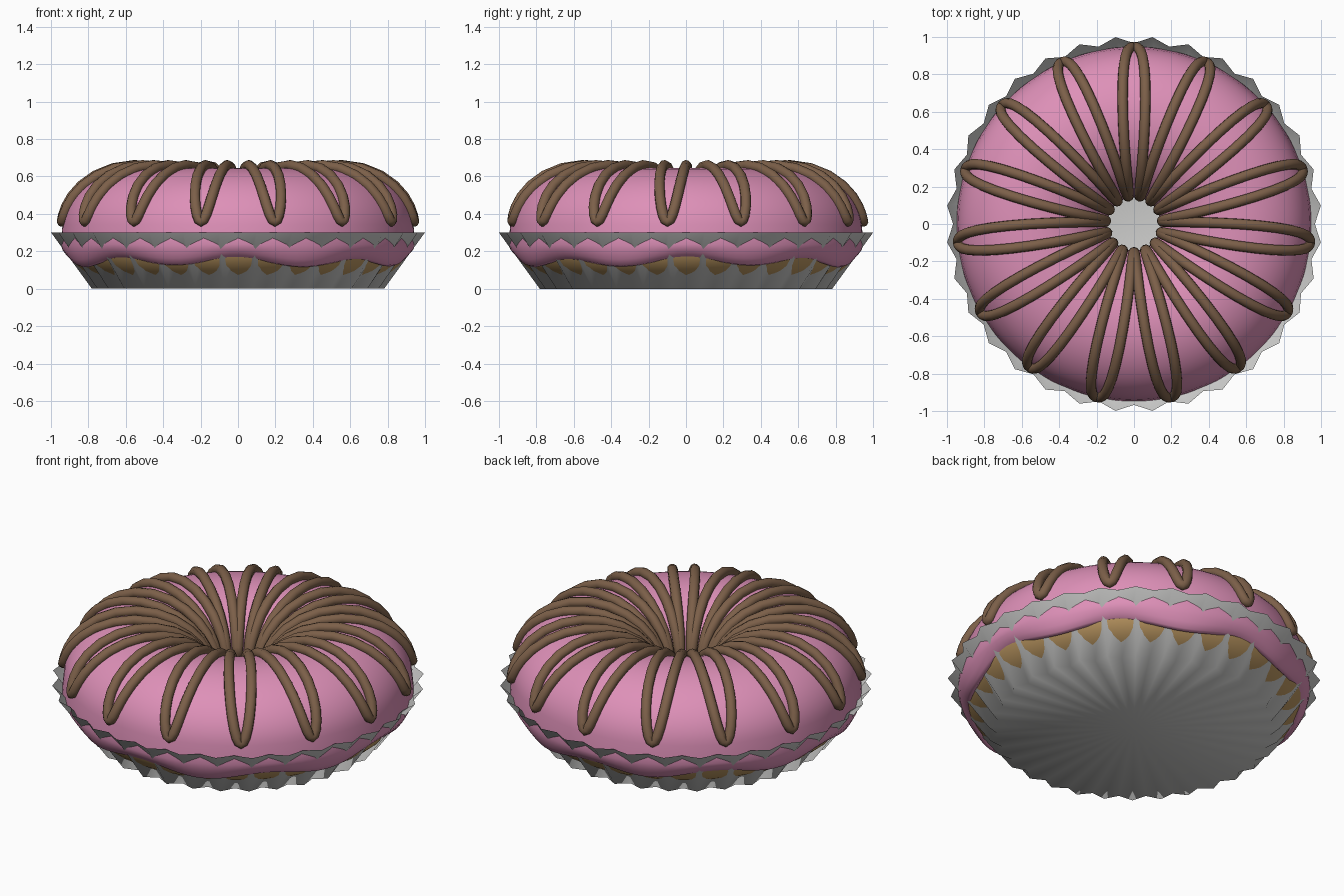
import bpy, math

if "Cube" in bpy.data.objects:
    bpy.data.objects.remove(bpy.data.objects["Cube"])

TAU = 2 * math.pi
RING = 0.545          # radius of the ring's centre line


def material(name, rgb):
    m = bpy.data.materials.new(name)
    m.diffuse_color = (*rgb, 1)
    m.use_nodes = True
    m.node_tree.nodes["Principled BSDF"].inputs["Base Color"].default_value = m.diffuse_color
    return m


pink = material("pink icing", (0.73, 0.28, 0.48))
gold = material("golden dough", (0.50, 0.31, 0.12))
brown = material("milk chocolate", (0.20, 0.115, 0.066))
grey = material("silver paper", (0.61, 0.61, 0.60))


def make_object(name, verts, faces, mat, angle=180):
    me = bpy.data.meshes.new(name)
    me.from_pydata(verts, [], faces)
    me.materials.append(mat)
    ob = bpy.data.objects.new(name, me)
    bpy.context.collection.objects.link(ob)
    bpy.ops.object.select_all(action='DESELECT')
    bpy.context.view_layer.objects.active = ob
    ob.select_set(True)
    bpy.ops.object.mode_set(mode='EDIT')
    bpy.ops.mesh.select_all(action='SELECT')
    bpy.ops.mesh.normals_make_consistent(inside=False)
    bpy.ops.object.mode_set(mode='OBJECT')
    bpy.ops.object.shade_smooth_by_angle(angle=math.radians(angle))
    return ob


def grid_faces(rows, cols, close_rows):
    """Quads for a grid whose columns wrap around."""
    last = rows if close_rows else rows - 1
    return [(i * cols + j, i * cols + (j + 1) % cols,
             (i + 1) % rows * cols + (j + 1) % cols, (i + 1) % rows * cols + j)
            for i in range(last) for j in range(cols)]


def oval(t, a, b, n):
    """Point on a rounded-box oval with exponent n."""
    c, s = math.cos(t), math.sin(t)
    return (math.copysign(abs(c) ** (2 / n), c) * a,
            math.copysign(abs(s) ** (2 / n), s) * b)


# Dough ring
N = 96
verts = []
for i in range(40):
    x, z = oval(TAU * i / 40, 0.38, 0.27, 2.5)
    verts += [((RING + x) * math.cos(TAU * j / N),
               (RING + x) * math.sin(TAU * j / N), 0.30 + z) for j in range(N)]
make_object("dough_ring", verts, grid_faces(40, N, True), gold)

# Icing shell with a rolled, wavy lower lip: (offset from ring, z, wave weight)
lip = [(0.31, 0.185, 0.6), (0.318, 0.155, 0.9), (0.335, 0.14, 1), (0.355, 0.148, 1),
       (0.375, 0.172, 0.7), (0.393, 0.20, 0.4), (0.403, 0.235, 0.1), (0.40, 0.275, 0)]
half = []
for i in range(1, 17):
    x, z = oval(math.pi / 2 * i / 16, 0.395, 0.335, 2.0)
    half.append((x, 0.31 + z, 0))
outer = lip + half[:-1]
profile = outer + [(0, 0.645, 0)] + [(-x, z, w) for x, z, w in reversed(outer)]
N = 128
verts = []
for x, z, w in profile:
    for j in range(N):
        p = TAU * j / N
        wave = w * (0.02 * math.cos(8 * p) + 0.006 * math.sin(3 * p + 1))
        r = RING + x
        verts.append((r * math.cos(p), r * math.sin(p), z + wave))
make_object("icing", verts, grid_faces(len(profile), N, False), pink)

# Chocolate drizzle: one closed curve zigzagging over the ring fifteen times
LOOPS, STEPS = 15, 32
curve = bpy.data.curves.new("chocolate_drizzle", 'CURVE')
curve.dimensions = '3D'
curve.bevel_depth = 0.028
curve.bevel_resolution = 3
spline = curve.splines.new('POLY')
spline.points.add(LOOPS * STEPS - 1)
spline.use_cyclic_u = True
for i, pt in enumerate(spline.points):
    p = TAU * i / (LOOPS * STEPS) + math.pi / 2
    t = math.radians(88 - 80 * math.cos(TAU * i / STEPS))
    r = RING + 0.405 * math.cos(t)
    pt.co = (r * math.cos(p), r * math.sin(p), 0.31 + 0.35 * math.sin(t), 1)
curve.materials.append(brown)
drizzle = bpy.data.objects.new("chocolate_drizzle", curve)
bpy.context.collection.objects.link(drizzle)
bpy.ops.object.select_all(action='DESELECT')
bpy.context.view_layer.objects.active = drizzle
drizzle.select_set(True)
bpy.ops.object.convert(target='MESH')
bpy.ops.object.shade_smooth()

# Pleated paper cup: fanned floor and flared wall
PLEATS = 64
verts = []
for peak, valley, z in ((0.785, 0.74, 0.0), (1.004, 0.967, 0.30)):
    for j in range(PLEATS):
        p = TAU * j / PLEATS
        r = peak if j % 2 else valley
        verts.append((r * math.cos(p), r * math.sin(p), z))
verts.append((0, 0, 0))
faces = grid_faces(2, PLEATS, False)
faces += [((j + 1) % PLEATS, j, 2 * PLEATS) for j in range(PLEATS)]
make_object("paper_cup", verts, faces, grey)
